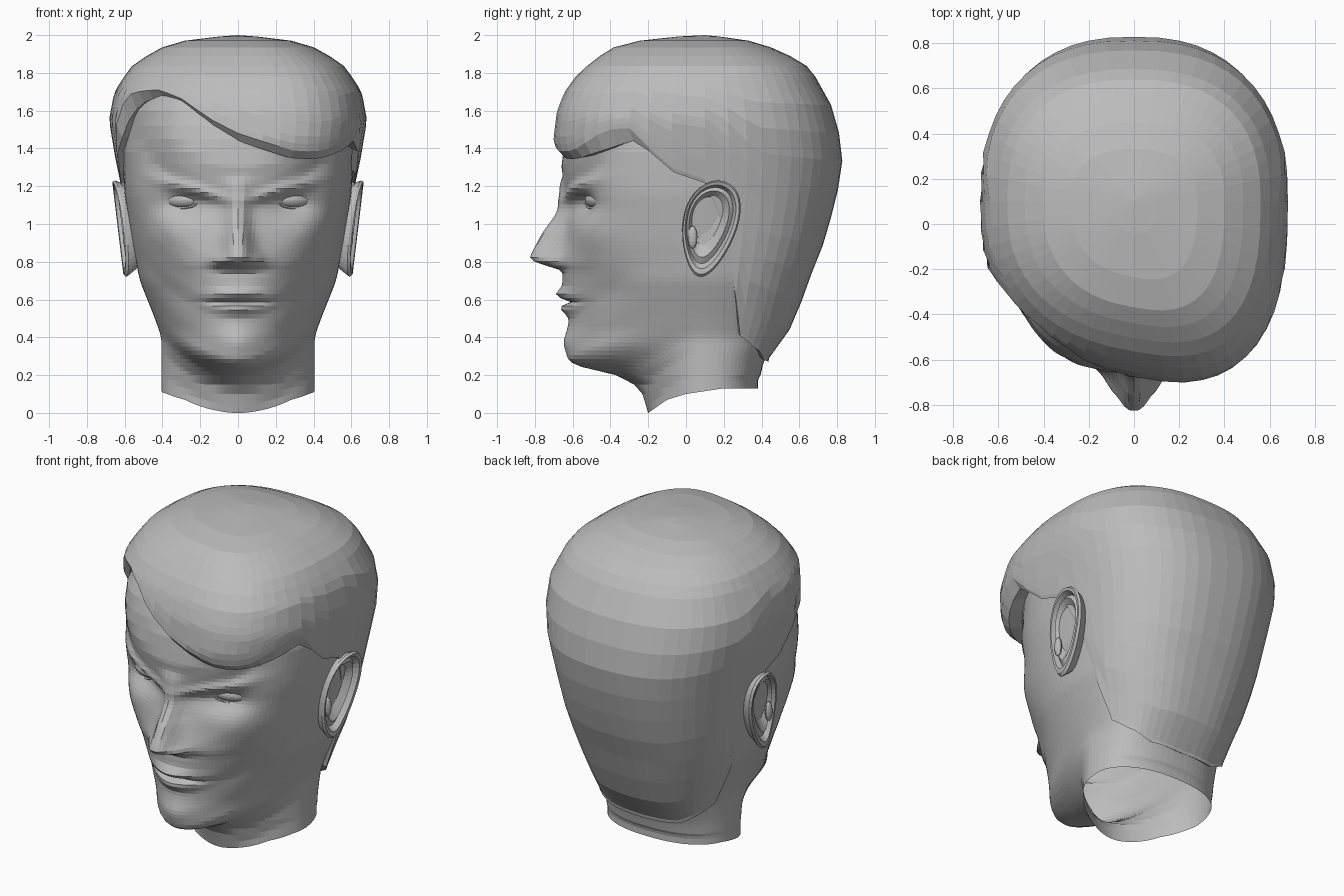
import bpy, bmesh
from math import sin, cos, pi, exp, radians, degrees

cube = bpy.data.objects.get("Cube")
if cube:
    bpy.data.objects.remove(cube, do_unlink=True)

grey = bpy.data.materials.new("plain_grey")
grey.use_nodes = True
grey.diffuse_color = (0.5, 0.5, 0.5, 1)
grey.node_tree.nodes["Principled BSDF"].inputs["Base Color"].default_value = (0.5, 0.5, 0.5, 1)

CENTRE = 0.1  # y of the widest part of every section


def curve(*pts):
    """Piecewise linear function through (key, value) points."""
    def f(k):
        if k <= pts[0][0]:
            return pts[0][1]
        for (a, va), (b, vb) in zip(pts, pts[1:]):
            if k <= b:
                return va + (vb - va) * (k - a) / (b - a)
        return pts[-1][1]
    return f


def soft(f, r=0.03):
    return lambda k: (f(k - r) + 2 * f(k) + f(k + r)) / 4


def bump(x, z, cx, cz, sx, sz):
    return exp(-((x - cx) / sx) ** 2 - ((z - cz) / sz) ** 2)


def power(v, e):
    return abs(v) ** e * (1 if v >= 0 else -1)


def loft(name, rings, cap=False):
    """Skin closed rings of points, optionally closing the last one."""
    bm = bmesh.new()
    rows = [[bm.verts.new(p) for p in ring] for ring in rings]
    for lo, hi in zip(rows, rows[1:]):
        for i in range(len(lo)):
            j = (i + 1) % len(lo)
            bm.faces.new((lo[i], lo[j], hi[j], hi[i]))
    if cap:
        bm.faces.new(rows[-1])
    bmesh.ops.remove_doubles(bm, verts=bm.verts, dist=0.0005)
    bmesh.ops.recalc_face_normals(bm, faces=bm.faces)
    mesh = bpy.data.meshes.new(name)
    bm.to_mesh(mesh)
    bm.free()
    ob = bpy.data.objects.new(name, mesh)
    bpy.context.collection.objects.link(ob)
    mesh.materials.append(grey)
    return ob


# Head and neck skin: stacked sections pushed into facial features
width = soft(curve((0.12, .405), (.4, .405), (.5, .44), (.7, .52), (.9, .56), (1.15, .6),
                   (1.4, .615), (1.6, .58), (1.78, .46)))
front = soft(curve((0, -.2), (.13, -.24), (.2, -.36), (.245, -.57), (.28, -.625), (.39, -.63),
                   (.5, -.62), (.58, -.645), (.7, -.655), (.8, -.65), (1, -.62), (1.1, -.605),
                   (1.2, -.64), (1.3, -.66), (1.45, -.64), (1.6, -.59), (1.78, -.45)), 0.015)
back = soft(curve((0, .38), (.13, .38), (.27, .41), (.4, .47), (.7, .63), (.9, .71), (1.2, .77),
                  (1.4, .77), (1.6, .7), (1.78, .55)))
square = curve((.2, 1.8), (.45, 1.8), (.8, 2.1), (1.2, 2.4))
nose_out = curve((.745, 0), (.77, .04), (.79, .14), (.82, .18), (.85, .173), (.95, .135),
                 (1.05, .078), (1.13, .055), (1.2, .03), (1.26, 0))
nose_wide = curve((.78, .1), (.82, .088), (.9, .07), (1, .055), (1.15, .06))
neck_edge = curve((-.2, 0), (-.1, .07), (0, .1), (.2, .13))


def features(x, z):
    d = -nose_out(z) / (1 + (x / nose_wide(z)) ** 3)
    d -= .025 * bump(x, z, .1, .805, .035, .03)           # nostril wings
    d -= .04 * bump(x, z, 0, .63, .13, .028)              # upper lip
    d -= .028 * bump(x, z, 0, .55, .11, .03)              # lower lip
    d += .045 * bump(x, z, 0, .588, .14, .013)            # mouth line
    d -= .018 * bump(x, z, 0, .37, .12, .06)              # chin
    d += .06 * bump(x, z, .28, 1.1, .13, .07)             # eye sockets
    d -= .042 * bump(x, z, .23, 1.14 + .28 * (x - .1), .18, .035)  # brows
    d -= .02 * bump(x, z, .4, .95, .12, .1)               # cheekbones
    d += .02 * bump(x, z, .33, .68, .12, .12)             # cheek hollows
    return d


def head_ring(z, n=104):
    ring = []
    for i in range(n):
        s = 2 * pi * i / n - pi
        a = s - .45 * sin(s) - pi / 2
        ahead = sin(a) < 0
        e = 2 / (square(z) if ahead else 2.35)
        x = width(z) * power(cos(a), e)
        depth = power(sin(a), e)
        if ahead:
            y = CENTRE + (CENTRE - front(z - 1.2 * x * x)) * depth
            y += features(abs(x), z) * min(1, -depth * 1.6)
        else:
            y = CENTRE + (back(z) - CENTRE) * depth
        low = neck_edge(y)
        ring.append((x, y, low + (.2 - low) * z / .2 if z < .2 else z))
    return ring


levels = [0, .05, .1, .15, .2] + [.2 + .0215 * k for k in range(1, 53)]
levels += [1.38, 1.45, 1.52, 1.6, 1.69, 1.78]
loft("head_skin", [head_ring(z) for z in levels], cap=True)

# Hair: a swept shell whose lower edge changes with direction
hair_width = curve((.27, .41), (.35, .41), (.5, .45), (.7, .525), (.9, .565), (1.15, .607),
                   (1.35, .65), (1.55, .683), (1.7, .655), (1.83, .57), (1.92, .44), (1.96, .34),
                   (1.985, .2), (2, 0))
hair_front = curve((1.3, -.64), (1.37, -.66), (1.45, -.68), (1.6, -.66), (1.7, -.62), (1.8, -.55),
                   (1.93, -.39), (1.985, -.18), (2, .1))
hair_back = curve((.27, .42), (.35, .5), (.5, .58), (.7, .65), (.9, .73), (1.15, .8), (1.35, .83),
                  (1.55, .8), (1.7, .74), (1.83, .65), (1.92, .5), (1.98, .3), (2, .1))
nape = curve((72, 1.47), (80, 1.3), (92, 1.2), (100, .8), (108, .42), (125, .35), (150, .28), (180, .27))
fringe = curve((-72, 1.42), (-60, 1.58), (-45, 1.66), (-33, 1.67), (-20, 1.62), (-9, 1.53), (0, 1.44),
               (9, 1.385), (22, 1.345), (38, 1.345), (53, 1.38), (72, 1.45))


def hair_point(phi, z, inset=0):
    a = phi - pi / 2
    e = 2 / (2.6 if sin(a) < 0 else 2.45)
    x = hair_width(z) * power(cos(a), e)
    depth = power(sin(a), e)
    reach = CENTRE - hair_front(z) if depth < 0 else hair_back(z) - CENTRE
    y = CENTRE + reach * depth + .18 * x * min(0, depth)
    return (x * (1 - inset), CENTRE + (y - CENTRE) * (1 - inset), z)


def hair_ring(t, n=52):
    ring = []
    for i in range(n):
        phi = 2 * pi * i / n - pi
        deg = degrees(phi)
        face = abs(deg) < 74
        low = fringe(deg) if face else nape(abs(deg))
        lip = .04 + .05 * exp(-((abs(deg) - 60) / 12) ** 2) if face else .02
        if t == "under":
            ring.append(hair_point(phi, low + .015, .16 if face else .06))
        elif t == "edge":
            x, y, _ = hair_point(phi, low + lip, .05 if face else .012)
            ring.append((x, y, low))
        elif t <= 1:
            ring.append(hair_point(phi, low + lip + (1.78 - low - lip) * t))
        else:
            ring.append(hair_point(phi, 1.78 + .22 * sin((t - 1) * pi / 2)))
    return ring


steps = [k / 10 for k in range(11)] + [1 + k / 6 for k in range(1, 7)]
loft("hair", [hair_ring(t) for t in ["under", "edge"] + steps])

# Ears: a rolled rim falling into a bowl set towards the upper front
EAR = [(.8, -.09), (.96, -.02), (1, 0), (.96, .014), (.87, .01), (.79, -.022), (.69, -.008),
       (.5, -.045), (.2, -.055)]


def ear_ring(scale, rise, side, n=36):
    ring = []
    for i in range(n):
        a = 2 * pi * i / n
        v = .255 * sin(a) * scale
        u = .145 * cos(a) * (1 + .25 * sin(a)) * scale
        z = .975 + v + .08 * (1 - scale)
        x = .595 + .12 * (z - .75) + rise - .03 * max(0, -cos(a)) * scale
        ring.append((side * x, .125 + u + .18 * v - .03 * (1 - scale), z))
    return ring


def finish(name, scale, turn):
    ob = bpy.context.object
    ob.name = name
    ob.scale = scale
    ob.rotation_euler = turn
    ob.data.materials.append(grey)


for side, label in ((1, "left"), (-1, "right")):
    loft(label + "_ear", [ear_ring(s, r, side) for s, r in EAR], cap=True)
    # Ear flap in front of the bowl
    bpy.ops.mesh.primitive_uv_sphere_add(segments=12, ring_count=8, radius=1,
                                         location=(side * .59, .035, .93))
    finish(label + "_ear_flap", (.02, .025, .06), (0, 0, 0))
    # Eyeball and lids, turned to follow the face
    spot = (side * .295, -.475, 1.128)
    bpy.ops.mesh.primitive_uv_sphere_add(segments=24, ring_count=14, radius=1, location=spot)
    finish(label + "_eye", (.1, .05, .045), (0, 0, side * radians(24)))
    bpy.ops.mesh.primitive_torus_add(major_segments=28, minor_segments=8, major_radius=.1,
                                     minor_radius=.011, location=(spot[0], -.492, spot[2]))
    finish(label + "_eyelids", (1, .46, 1.2), (pi / 2, 0, side * radians(24)))
